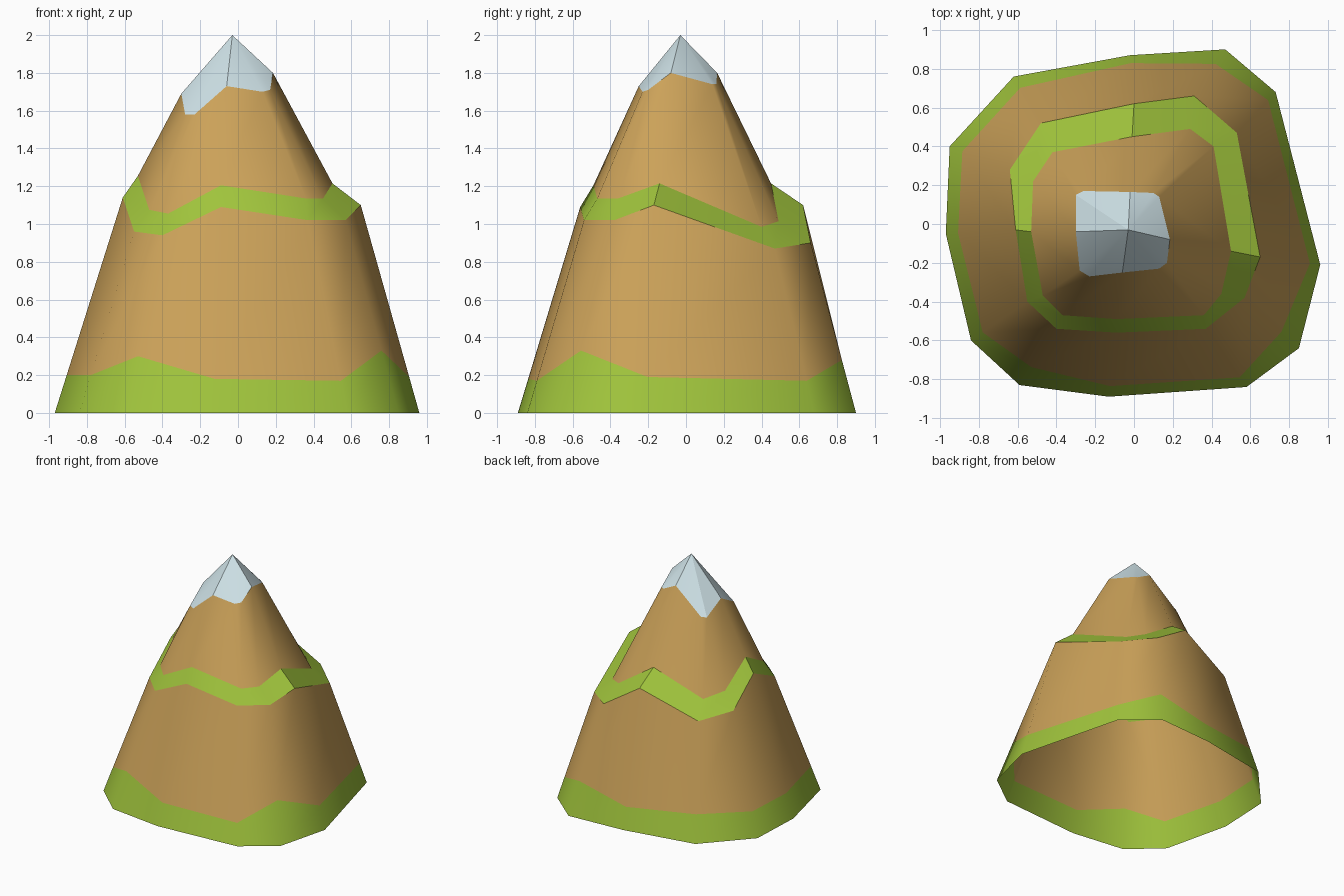
import bpy, math
from mathutils import Vector

if "Cube" in bpy.data.objects:
    bpy.data.objects.remove(bpy.data.objects["Cube"])

def material(name, rgb):
    m = bpy.data.materials.new(name)
    m.diffuse_color = (*rgb, 1)
    m.use_nodes = True
    m.node_tree.nodes["Principled BSDF"].inputs["Base Color"].default_value = m.diffuse_color
    return m

GRASS = material("grass green", (0.35, 0.55, 0.045))
ROCK = material("earth brown", (0.60, 0.36, 0.10))
SNOW = material("snow", (0.62, 0.76, 0.80))

# Twelve-sided plan outlines, counter-clockwise from the right
foot_xy = [(.96, -.21), (.73, .68), (.47, .90), (-.02, .87), (-.62, .76), (-.95, .40),
           (-.97, -.05), (-.84, -.60), (-.59, -.83), (-.13, -.89), (.58, -.84), (.85, -.64)]
rim_xy = [(.65, -.17), (.53, .47), (.31, .66), (0, .62), (-.48, .52), (-.64, .28),
          (-.61, -.03), (-.55, -.40), (-.40, -.54), (-.09, -.56), (.37, -.54), (.57, -.38)]
inner_xy = [(.50, -.14), (.41, .40), (.29, .49), (-.01, .45), (-.42, .37), (-.52, .22),
            (-.53, -.04), (-.47, -.37), (-.37, -.47), (-.09, -.49), (.36, -.47), (.45, -.36)]
snow_xy = [(.185, -.08), (.13, .14), (.10, .16), (-.02, .165), (-.26, .17), (-.30, .15),
           (-.30, -.04), (-.28, -.24), (-.23, -.27), (-.06, -.25), (.13, -.23), (.17, -.20)]

# Wavy heights of the grass line, the ledge and the snow line
grass_z = [.19, .17, .28, .18, .22, .20, .20, .20, .30, .18, .17, .33]
rim_z = [1.10, .87, .90, 1.10, .91, .95, 1.14, .96, .94, 1.09, 1.02, 1.02]
snow_z = [1.80, 1.74, 1.74, 1.80, 1.60, 1.60, 1.69, 1.58, 1.58, 1.73, 1.70, 1.71]

def ring(xy, zs):
    return [Vector((x, y, z)) for (x, y), z in zip(xy, zs)]

foot = ring(foot_xy, [0] * 12)
rim = ring(rim_xy, rim_z)
inner = ring(inner_xy, [z + .115 for z in rim_z])
snow_line = ring(snow_xy, snow_z)
grass_line = [f.lerp(r, g / r.z) for f, r, g in zip(foot, rim, grass_z)]

def loft(name, rings, mats, angle, tip=None):
    """Join rings into bands, one material per band, with an optional tip."""
    n = 12
    verts = [v for r in rings for v in r]
    faces = [(k * n + i, k * n + (i + 1) % n, (k + 1) * n + (i + 1) % n, (k + 1) * n + i)
             for k in range(len(rings) - 1) for i in range(n)]
    if tip:
        top = len(verts)
        verts.append(Vector(tip))
        faces += [(top - n + i, top - n + (i + 1) % n, top) for i in range(n)]
    mesh = bpy.data.meshes.new(name)
    mesh.from_pydata(verts, [], faces)
    for m in mats:
        mesh.materials.append(m)
    for p in mesh.polygons:
        p.material_index = min(p.index // n, len(mats) - 1)
    ob = bpy.data.objects.new(name, mesh)
    bpy.context.collection.objects.link(ob)
    bpy.ops.object.select_all(action='DESELECT')
    ob.select_set(True)
    bpy.context.view_layer.objects.active = ob
    bpy.ops.object.shade_smooth_by_angle(angle=math.radians(angle))

# Lower slope, open underneath, with a grassy foot
loft("lower_slope", [foot, grass_line, rim], [GRASS, ROCK], 60)
# Grassy ledge
loft("grass_ledge", [rim, inner], [GRASS], 30)
# Upper slope
loft("upper_slope", [inner, snow_line], [ROCK], 60)
# Faceted snow cap
loft("snow_cap", [snow_line], [SNOW], 25, tip=(-.03, -.03, 2))
